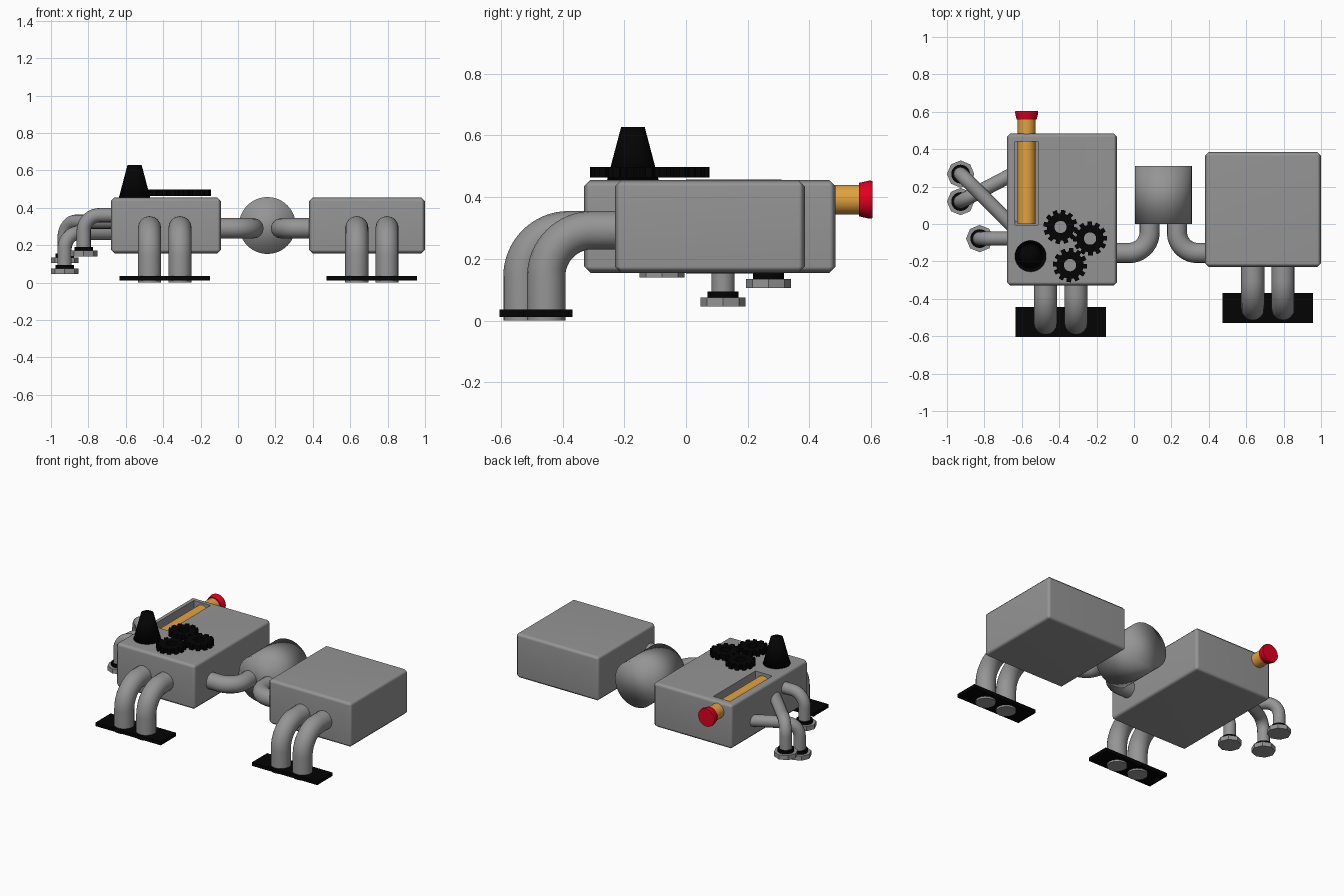
import bpy, bmesh
from math import sin, cos, pi, radians
from mathutils import Vector

if "Cube" in bpy.data.objects:
    bpy.data.objects.remove(bpy.data.objects["Cube"])


def material(name, color):
    m = bpy.data.materials.new(name)
    m.diffuse_color = (*color, 1)
    m.use_nodes = True
    m.node_tree.nodes["Principled BSDF"].inputs["Base Color"].default_value = m.diffuse_color
    return m


GREY = material("dark_grey", (0.3, 0.3, 0.3))
BLACK = material("black", (0.001, 0.001, 0.001))
ORANGE = material("orange", (0.75, 0.36, 0.05))
RED = material("red", (0.75, 0.0, 0.015))


def finish(ob, name, mat, angle=35):
    """Name, colour and shade: angle 0 is flat, 180 is smooth all over."""
    ob.name = name
    ob.data.materials.append(mat)
    if angle == 180:
        bpy.ops.object.shade_smooth()
    elif angle:
        bpy.ops.object.shade_smooth_by_angle(angle=radians(angle))
    return ob


def select_only(ob):
    bpy.ops.object.select_all(action='DESELECT')
    ob.select_set(True)
    bpy.context.view_layer.objects.active = ob


def box(name, lo, hi, mat=GREY):
    lo, hi = Vector(lo), Vector(hi)
    bpy.ops.mesh.primitive_cube_add(size=1, location=(lo + hi) / 2)
    ob = bpy.context.object
    ob.scale = hi - lo
    bpy.ops.object.transform_apply(location=False, rotation=False, scale=True)
    return finish(ob, name, mat, 0)


def housing(name, lo, hi, cutter=None):
    """Bevelled box, optionally slotted, with softly shaded bevels."""
    ob = box(name, lo, hi)
    mod = ob.modifiers.new("bevel", 'BEVEL')
    mod.width, mod.segments = 0.02, 1
    if cutter:
        cut = ob.modifiers.new("slot", 'BOOLEAN')
        cut.operation, cut.object, cut.solver = 'DIFFERENCE', cutter, 'EXACT'
    select_only(ob)
    bpy.ops.object.convert(target='MESH')
    ob = bpy.context.object
    bpy.ops.object.shade_smooth_by_angle(angle=radians(60))
    wn = ob.modifiers.new("weighted_normals", 'WEIGHTED_NORMAL')
    wn.keep_sharp = True
    if cutter:
        bpy.data.objects.remove(cutter)


def cone(name, start, end, r1, r2, mat=GREY, sides=32, angle=35):
    start, end = Vector(start), Vector(end)
    d = end - start
    bpy.ops.mesh.primitive_cone_add(vertices=sides, radius1=r1, radius2=r2, depth=d.length,
                                    location=(start + end) / 2,
                                    rotation=d.to_track_quat('Z', 'Y').to_euler())
    return finish(bpy.context.object, name, mat, angle)


def elbow(name, a, corner, b, bend, radius):
    """Pipe from a to b with a rounded right-angle bend at the corner."""
    a, corner, b = Vector(a), Vector(corner), Vector(b)
    u, v = (a - corner).normalized(), (b - corner).normalized()
    centre = corner + (u + v) * bend
    pts = [a]
    for i in range(17):
        t = i / 16 * pi / 2
        pts.append(centre - v * bend * cos(t) - u * bend * sin(t))
    pts.append(b)
    cu = bpy.data.curves.new(name, 'CURVE')
    cu.dimensions = '3D'
    cu.bevel_depth, cu.bevel_resolution, cu.use_fill_caps = radius, 6, True
    sp = cu.splines.new('POLY')
    sp.points.add(len(pts) - 1)
    for p, co in zip(sp.points, pts):
        p.co = (*co, 1)
    ob = bpy.data.objects.new(name, cu)
    bpy.context.collection.objects.link(ob)
    select_only(ob)
    bpy.ops.object.convert(target='MESH')
    return finish(bpy.context.object, name, GREY)


def gear(name, x, y, turn, z0=0.464, z1=0.498, teeth=12, root=0.073, tip=0.092, hole=0.033):
    bm = bmesh.new()
    rings = []
    n = teeth * 4
    for z in (z0, z1):
        outer, inner = [], []
        for i in range(n):
            a = turn + (i // 4 + (0, 0.35, 0.42, 0.93)[i % 4]) * 2 * pi / teeth
            r = root if i % 4 < 2 else tip
            outer.append(bm.verts.new((x + r * cos(a), y + r * sin(a), z)))
            inner.append(bm.verts.new((x + hole * cos(a), y + hole * sin(a), z)))
        rings += [outer, inner]
    out_low, in_low, out_top, in_top = rings
    for p, q in ((out_low, out_top), (out_top, in_top), (in_top, in_low), (in_low, out_low)):
        for i in range(n):
            j = (i + 1) % n
            bm.faces.new((p[i], p[j], q[j], q[i]))
    bmesh.ops.recalc_face_normals(bm, faces=bm.faces)
    me = bpy.data.meshes.new(name)
    bm.to_mesh(me)
    bm.free()
    ob = bpy.data.objects.new(name, me)
    bpy.context.collection.objects.link(ob)
    finish(ob, name, BLACK, 0)


# Two housings; the left one has a slot in its top
slot = box("slot_cutter", (-0.636, -0.005, 0.345), (-0.512, 0.44, 0.6))
slot.hide_render = True
housing("left_housing", (-0.68, -0.33, 0.155), (-0.09, 0.485, 0.455), slot)
housing("right_housing", (0.38, -0.23, 0.155), (1.0, 0.385, 0.455))

# Plunger rod and red knob
RX, RZ = -0.574, 0.392
cone("plunger_rod", (RX, 0.0, RZ), (RX, 0.565, RZ), 0.048, 0.048, ORANGE)
cone("plunger_knob", (RX, 0.56, RZ), (RX, 0.595, RZ), 0.054, 0.062, RED)
cone("plunger_knob_cap", (RX, 0.595, RZ), (RX, 0.605, RZ), 0.062, 0.06, RED)

# Tank between the housings and its two pipes
cone("tank", (0.157, 0.0, 0.305), (0.157, 0.31, 0.305), 0.152, 0.152, sides=48, angle=180)
for side, x0, x1 in (("left", -0.11, 0.083), ("right", 0.40, 0.23)):
    elbow(side + "_tank_pipe", (x0, -0.155, 0.29), (x1, -0.155, 0.29), (x1, 0.02, 0.29), 0.11, 0.054)

# Pipe legs and foot plates
for side, xs, y0, y1 in (("left", (-0.473, -0.31), -0.31, -0.53),
                         ("right", (0.635, 0.797), -0.21, -0.453)):
    for i, x in enumerate(xs):
        elbow(f"{side}_leg_{i + 1}", (x, y0, 0.293), (x, y1, 0.293), (x, y1, 0), 0.15, 0.062)
    mid = sum(xs) / 2
    box(side + "_foot_plate", (mid - 0.242, y1 - 0.075, 0.012),
        (mid + 0.242, y1 + 0.085, 0.036), BLACK)

# Cone knob and gears on top
cone("cone_knob", (-0.553, -0.172, 0.45), (-0.553, -0.172, 0.628), 0.085, 0.038, BLACK, angle=180)
gear("gear_1", -0.393, -0.016, 0.0)
gear("gear_2", -0.235, -0.078, 0.2)
gear("gear_3", -0.342, -0.22, 0.1)

# Side hoses, each ending in a collar and an eight-sided nut
for i, (a, b, z) in enumerate((((-0.66, -0.078), (-0.825, -0.078), 0.36),
                               ((-0.65, 0.265), (-0.927, 0.12), 0.265),
                               ((-0.65, -0.01), (-0.927, 0.267), 0.325))):
    n, foot = i + 1, z - 0.22
    elbow(f"hose_{n}", (*a, z), (*b, z), (*b, foot + 0.02), 0.085, 0.038)
    cone(f"hose_collar_{n}", (*b, foot + 0.028), (*b, foot + 0.05), 0.05, 0.05, BLACK)
    cone(f"hose_nut_{n}", (*b, foot), (*b, foot + 0.03), 0.073, 0.073, sides=8, angle=0)
